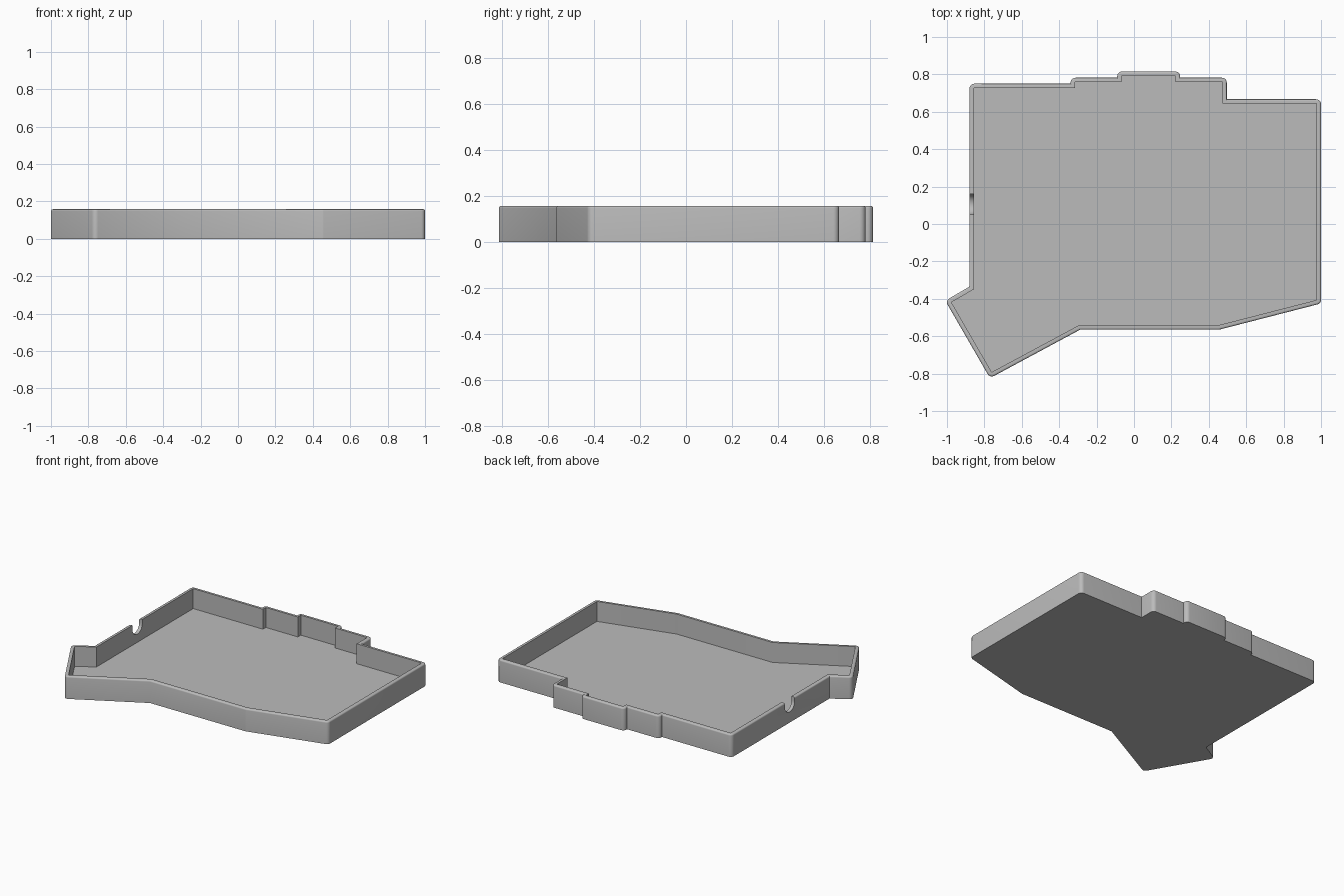
import bpy, bmesh, math
from mathutils import Vector

if "Cube" in bpy.data.objects:
    bpy.data.objects.remove(bpy.data.objects["Cube"], do_unlink=True)

HEIGHT, FLOOR, WALL = 0.158, 0.018, 0.024
CORNER, FILLET = 0.026, 0.01

# Counter-clockwise sharp outline of the tray
OUTLINE = [Vector(p) for p in (
    (-0.88, 0.75), (-0.88, -0.335), (-1.009, -0.41), (-0.77, -0.824),
    (-0.288, -0.565), (0.455, -0.565), (1.0, -0.425), (1.0, 0.667),
    (0.496, 0.667), (0.496, 0.782), (0.247, 0.782), (0.247, 0.815),
    (-0.09, 0.815), (-0.09, 0.782), (-0.339, 0.782), (-0.339, 0.75))]


def corners(points):
    """Yield each corner with the directions of its incoming and outgoing edges."""
    for i, p in enumerate(points):
        yield p, (p - points[i - 1]).normalized(), (points[(i + 1) % len(points)] - p).normalized()


def offset(points, d):
    """Move every edge inward by d, keeping sharp corners."""
    result = []
    for p, a, b in corners(points):
        na, nb = Vector((-a.y, a.x)), Vector((-b.y, b.x))
        result.append(p + (na + nb) * d / (1 + na.dot(nb)))
    return result


def rounded(points, radius, steps=6):
    """Round the convex corners and leave the others sharp."""
    result = []
    for p, a, b in corners(points):
        turn = a.x * b.y - a.y * b.x
        if turn <= 0:
            result.append(p)
            continue
        na, nb = Vector((-a.y, a.x)), Vector((-b.y, b.x))
        centre = p + (na + nb) * radius / (1 + na.dot(nb))
        start, sweep = math.atan2(-na.y, -na.x), a.angle(b)
        for k in range(steps + 1):
            t = start + sweep * k / steps
            result.append(centre + Vector((math.cos(t), math.sin(t))) * radius)
    return result


def loft(name, rings):
    """Closed solid through rings of equal vertex count."""
    bm = bmesh.new()
    loops = [[bm.verts.new(v) for v in ring] for ring in rings]
    n = len(loops[0])
    for low, high in zip(loops, loops[1:]):
        for i in range(n):
            j = (i + 1) % n
            bm.faces.new((low[i], low[j], high[j], high[i]))
    bm.faces.new(loops[0][::-1])
    bm.faces.new(loops[-1])
    bmesh.ops.recalc_face_normals(bm, faces=bm.faces)
    mesh = bpy.data.meshes.new(name)
    bm.to_mesh(mesh)
    bm.free()
    obj = bpy.data.objects.new(name, mesh)
    bpy.context.collection.objects.link(obj)
    return obj


def at_height(points, z):
    return [(p.x, p.y, z) for p in points]


# Tray body with rounded corners and a softened top rim
rings = [at_height(rounded(OUTLINE, CORNER), 0)]
for k in range(5):
    t = math.pi / 2 * k / 4
    inset = FILLET * (1 - math.cos(t))
    rings.append(at_height(rounded(offset(OUTLINE, inset), CORNER - inset),
                           HEIGHT - FILLET + FILLET * math.sin(t)))
tray = loft("case_tray", rings)

# Hollow interior
inner = offset(OUTLINE, WALL)
cavity = loft("cavity_cutter", [at_height(inner, FLOOR), at_height(inner, HEIGHT + 0.1)])

# U-shaped cable notch in the right wall
profile = [(0.161, 0.3), (0.051, 0.3)]
for k in range(17):
    t = math.pi + math.pi * k / 16
    profile.append((0.106 + 0.055 * math.cos(t), 0.13 + 0.055 * math.sin(t)))
notch = loft("cable_notch_cutter", [[(x, y, z) for y, z in profile] for x in (-0.93, -0.82)])

# Cut the openings
bpy.context.view_layer.objects.active = tray
tray.select_set(True)
for cutter in (cavity, notch):
    cutter.hide_render = True
    mod = tray.modifiers.new(cutter.name, "BOOLEAN")
    mod.operation, mod.solver, mod.object = "DIFFERENCE", "EXACT", cutter
    bpy.ops.object.modifier_apply(modifier=mod.name)
    bpy.data.objects.remove(cutter, do_unlink=True)
bpy.ops.object.shade_smooth_by_angle(angle=math.radians(30))

# Plain grey plastic
grey = bpy.data.materials.new("grey plastic")
grey.use_nodes = True
colour = (0.5, 0.5, 0.5, 1)
grey.diffuse_color = colour
grey.node_tree.nodes["Principled BSDF"].inputs["Base Color"].default_value = colour
tray.data.materials.clear()
tray.data.materials.append(grey)
